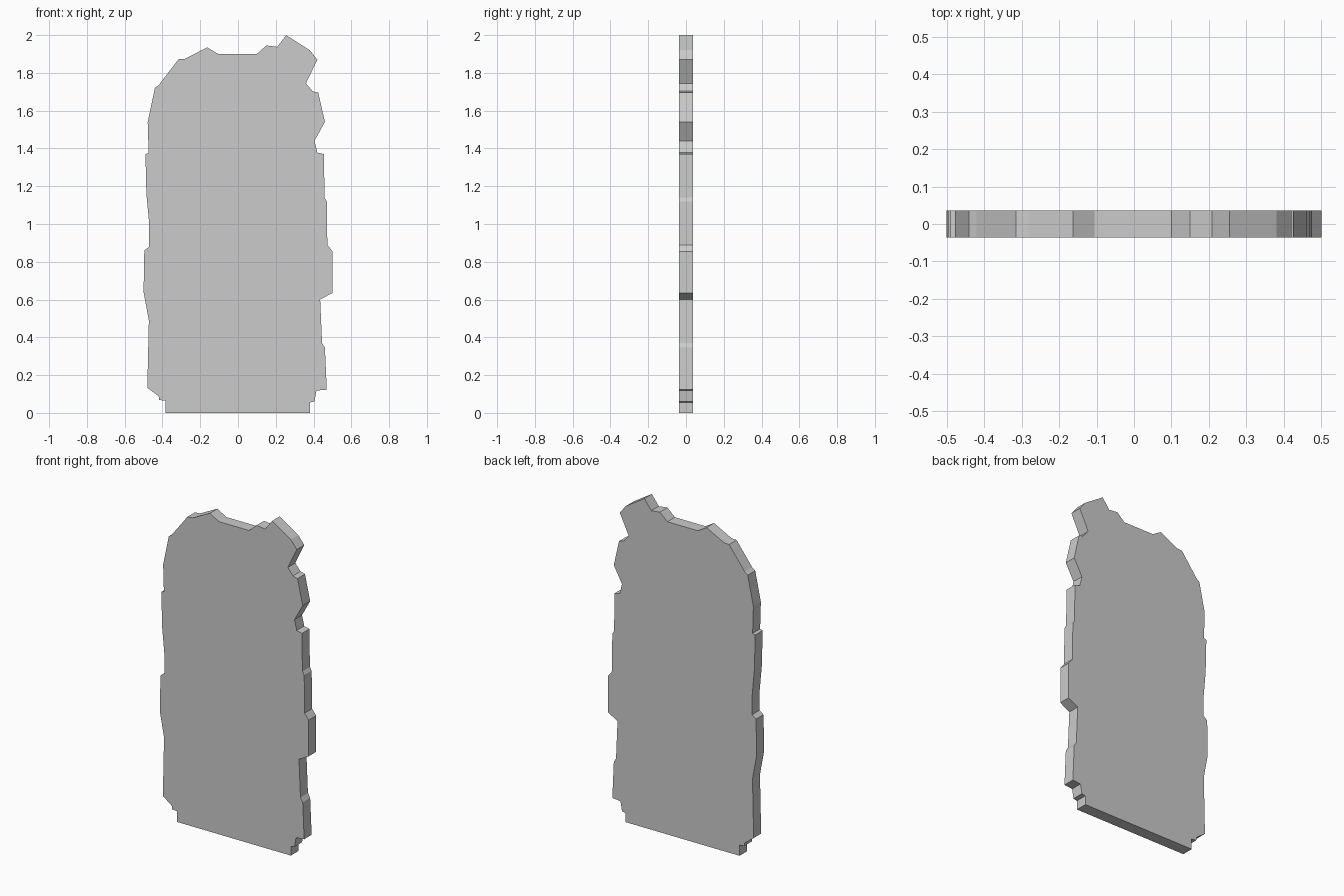
import bpy, bmesh

HALF_THICKNESS = 0.036

# Ragged outline as (x, z): up the left edge, over the top, down the right edge
left = [(-.385, 0), (-.385, .065), (-.417, .068), (-.42, .088), (-.48, .133),
        (-.472, .49), (-.5, .64), (-.496, .86), (-.47, .88), (-.47, 1.0),
        (-.485, 1.16), (-.49, 1.37), (-.473, 1.375), (-.478, 1.54), (-.44, 1.72)]
top = [(-.42, 1.735), (-.315, 1.872), (-.28, 1.875), (-.163, 1.935), (-.105, 1.90),
       (.10, 1.90), (.15, 1.945), (.208, 1.938), (.255, 2.0), (.38, 1.92), (.42, 1.87)]
right = [(.36, 1.745), (.395, 1.703), (.425, 1.695), (.46, 1.54), (.405, 1.44),
         (.42, 1.378), (.455, 1.37), (.458, 1.14), (.47, 1.12), (.473, .89),
         (.5, .855), (.5, .635), (.435, .60), (.445, .37), (.46, .345),
         (.47, .123), (.415, .118), (.405, .06), (.38, .055), (.38, 0)]

# Slab: fill the outline and extrude it through the thickness
bm = bmesh.new()
face = bm.faces.new([bm.verts.new((x, -HALF_THICKNESS, z)) for x, z in left + top + right])
result = bmesh.ops.extrude_face_region(bm, geom=[face], use_keep_orig=True)
verts = [g for g in result["geom"] if isinstance(g, bmesh.types.BMVert)]
bmesh.ops.translate(bm, vec=(0, 2 * HALF_THICKNESS, 0), verts=verts)
bmesh.ops.recalc_face_normals(bm, faces=bm.faces)

mesh = bpy.data.meshes.new("stone_slab")
bm.to_mesh(mesh)
bm.free()
bpy.context.collection.objects.link(bpy.data.objects.new("stone_slab", mesh))
